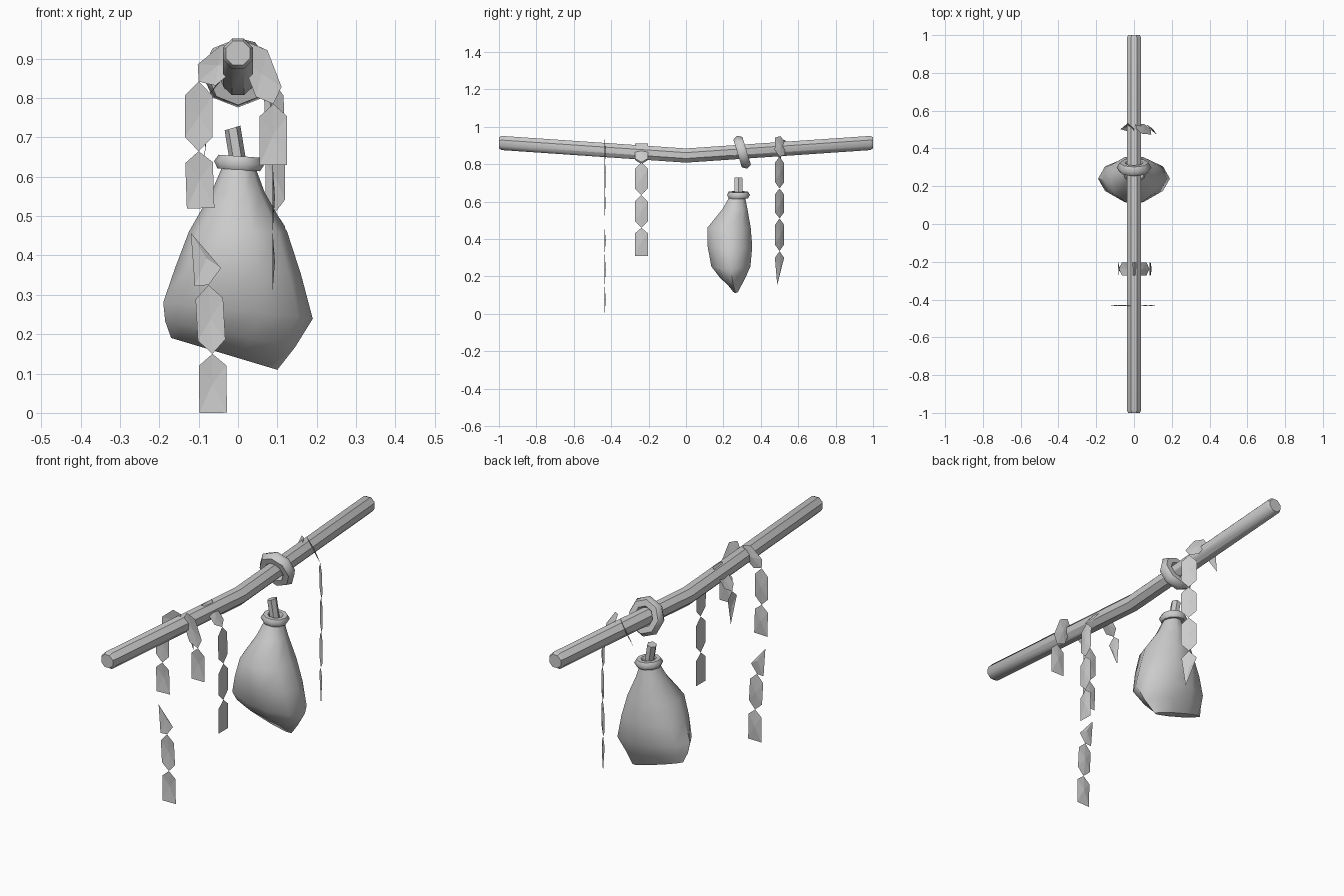
import bpy, math
from math import cos, sin, pi
from mathutils import Vector

if "Cube" in bpy.data.objects:
    bpy.data.objects.remove(bpy.data.objects["Cube"])


def make(name, verts, faces, smooth=None):
    mesh = bpy.data.meshes.new(name)
    mesh.from_pydata([tuple(v) for v in verts], [], faces)
    mesh.update()
    ob = bpy.data.objects.new(name, mesh)
    bpy.context.collection.objects.link(ob)
    if smooth:
        smooth_by_angle(ob, smooth)
    return ob


def smooth_by_angle(ob, deg):
    bpy.ops.object.select_all(action='DESELECT')
    ob.select_set(True)
    bpy.context.view_layer.objects.active = ob
    bpy.ops.object.shade_smooth_by_angle(angle=math.radians(deg))


def loft(name, rings, smooth):
    n = len(rings[0])
    verts = [v for r in rings for v in r]
    faces = [list(range(n))[::-1]]
    for k in range(len(rings) - 1):
        for i in range(n):
            j = (i + 1) % n
            faces.append([k * n + i, k * n + j, (k + 1) * n + j, (k + 1) * n + i])
    faces.append([(len(rings) - 1) * n + i for i in range(n)])
    return make(name, verts, faces, smooth)


def ring_torus(name, loc, major, minor, rot, seg):
    bpy.ops.mesh.primitive_torus_add(location=loc, rotation=rot, major_radius=major,
                                     minor_radius=minor, major_segments=seg, minor_segments=6)
    ob = bpy.context.object
    ob.name = name
    smooth_by_angle(ob, 60)
    return ob


def streamer(name, path, across, normal, half=0.035, start='pinch', end='flat'):
    """Paper pieces joined at pinch points, each a slightly creased fan."""
    verts, faces = [], []
    last = len(path) - 2
    for k in range(last + 1):
        a, b = Vector(path[k]), Vector(path[k + 1])
        d = (b - a).normalized()
        w = Vector(across)
        w = (w - d * w.dot(d)).normalized() * half
        p, q = a.lerp(b, 0.2), a.lerp(b, 0.8)
        if k == 0 and start == 'flat':
            outline = [a - w, a + w]
        elif k == 0 and start == 'tip':
            outline = [a - w, a.lerp(b, 0.7) + w]
        else:
            outline = [p - w, a, p + w]
        if k == last and end == 'flat':
            outline += [b + w, b - w]
        elif k == last and end == 'tip':
            outline += [b + w * 0.5]
        elif k == 0 and start == 'tip':
            outline += [b, b - w]
        else:
            outline += [q + w, b, q - w]
        base = len(verts)
        verts += [a.lerp(b, 0.5) + Vector(normal) * 0.006] + outline
        n = len(outline)
        faces += [[base, base + 1 + i, base + 1 + (i + 1) % n] for i in range(n)]
    return make(name, verts, faces)


# Bent pole
loft("pole", [[(r * cos(pi / 8 + i * pi / 4), y, z - r * sin(pi / 8 + i * pi / 4)) for i in range(8)]
              for y, z, r in [(-1, .914, .033), (-.985, .913, .041), (0, .846, .041),
                              (.985, .913, .041), (1, .914, .033)]], 40)

# Rope knot around the pole
ring_torus("pole_knot", (0, .30, .864), .063, .029, (math.radians(107), 0, 0), 8)

# Sack: (centre x, y, z, radius x, radius y, sideways slope)
sack = [(-.035, .265, .15, .135, .022, -.30), (-.02, .25, .20, .165, .07, -.20),
        (0, .24, .26, .19, .11, -.11), (0, .235, .36, .16, .125, -.05),
        (0, .23, .46, .125, .122, 0), (0, .262, .56, .068, .07, 0), (.002, .275, .63, .04, .042, 0)]
loft("sack", [[(cx + rx * cos(i * pi / 5), cy + ry * sin(i * pi / 5), cz + s * rx * cos(i * pi / 5))
               for i in range(10)] for cx, cy, cz, rx, ry, s in sack], 50)
ring_torus("sack_tie", (.003, .28, .635), .044, .02, (0, math.radians(4), 0), 10)
loft("sack_stub", [[(x + .02 * cos(i * pi / 3), .28 + .025 * sin(i * pi / 3), z - .3 * .02 * cos(i * pi / 3) * -1)
                    for i in range(6)] for x, z in [(.003, .62), (-.014, .724)]], 40)

# Front streamer, flat to the front
X, Y = (1, 0, 0), (0, 1, 0)
fy = -.435
streamer("front_streamer_left", [(.0, fy, .925), (-.1, fy, .842), (-.1, fy, .665), (-.095, fy, .52)], X, Y)
streamer("front_streamer_right", [(.03, fy, .94), (.09, fy, .785), (.09, fy, .63)], X, Y)
streamer("front_streamer_tail", [(-.085, fy, .46), (-.075, fy, .325), (-.065, fy, .15), (-.063, fy, 0)],
         X, Y, start='tip')

# Middle streamer, facing sideways and folded over the pole
my = -.238
streamer("middle_streamer_right", [(0, my, .91), (.082, my, .81), (.088, my, .635), (.088, my, .46),
                                   (.088, my, .31)], Y, X, start='flat')
streamer("middle_streamer_left", [(0, my, .91), (-.08, my, .80), (-.085, my, .65)], Y, X,
         start='flat', end='tip')

# Back streamer, turned diagonally
D, N = (1, -1, 0), (.7, .7, 0)
streamer("back_streamer_right", [(.01, .505, .95), (.09, .50, .84), (.095, .50, .67), (.095, .50, .51),
                                 (.093, .50, .335), (.09, .50, .155)], D, N, end='tip')
streamer("back_streamer_left", [(0, .505, .935), (-.08, .515, .82)], D, N, end='tip')
